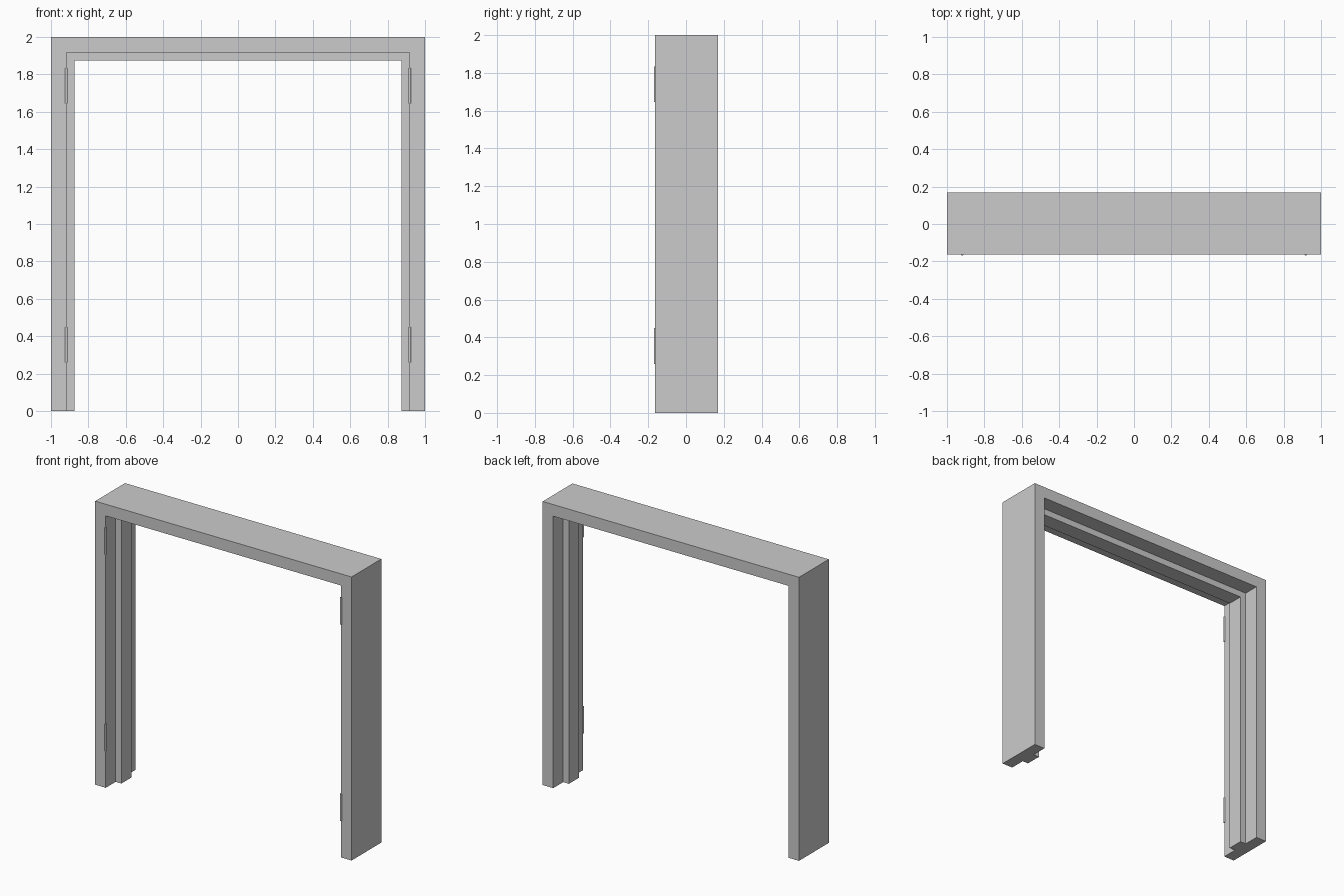
import bpy, bmesh

if "Cube" in bpy.data.objects:
    bpy.data.objects.remove(bpy.data.objects["Cube"])

# Double-rebated jamb section: (inset from outer face, depth y)
FRONT, BACK = -0.163, 0.169
REBATE, STOP = 0.082, 0.127
section = [(0, FRONT), (REBATE, FRONT), (REBATE, -0.053), (STOP, -0.053),
           (STOP, 0.058), (REBATE, 0.058), (REBATE, BACK), (0, BACK)]


def finish(bm, name):
    bmesh.ops.recalc_face_normals(bm, faces=bm.faces[:])
    mesh = bpy.data.meshes.new(name)
    bm.to_mesh(mesh)
    bm.free()
    obj = bpy.data.objects.new(name, mesh)
    bpy.context.collection.objects.link(obj)
    return obj


# Door frame: section swept up one leg, across the head and down the other, mitred
bm = bmesh.new()
stations = [(-1, False), (-1, True), (1, True), (1, False)]
rings = [[bm.verts.new((side * (1 - d), y, 2 - d if top else 0)) for d, y in section]
         for side, top in stations]
n = len(section)
for a, b in zip(rings, rings[1:]):
    for i in range(n):
        j = (i + 1) % n
        bm.faces.new((a[i], a[j], b[j], b[i]))
bm.faces.new(rings[0])
bm.faces.new(rings[-1])
finish(bm, "door_frame")

# Hinge barrels on the front inner corners
for side, label in ((-1, "left"), (1, "right")):
    for z, level in ((0.355, "lower"), (1.74, "upper")):
        bpy.ops.mesh.primitive_cylinder_add(
            vertices=16, radius=0.0065, depth=0.19,
            location=(side * (1 - REBATE), FRONT, z))
        hinge = bpy.context.object
        hinge.name = f"hinge_{level}_{label}"
        bpy.ops.object.shade_smooth_by_angle()
